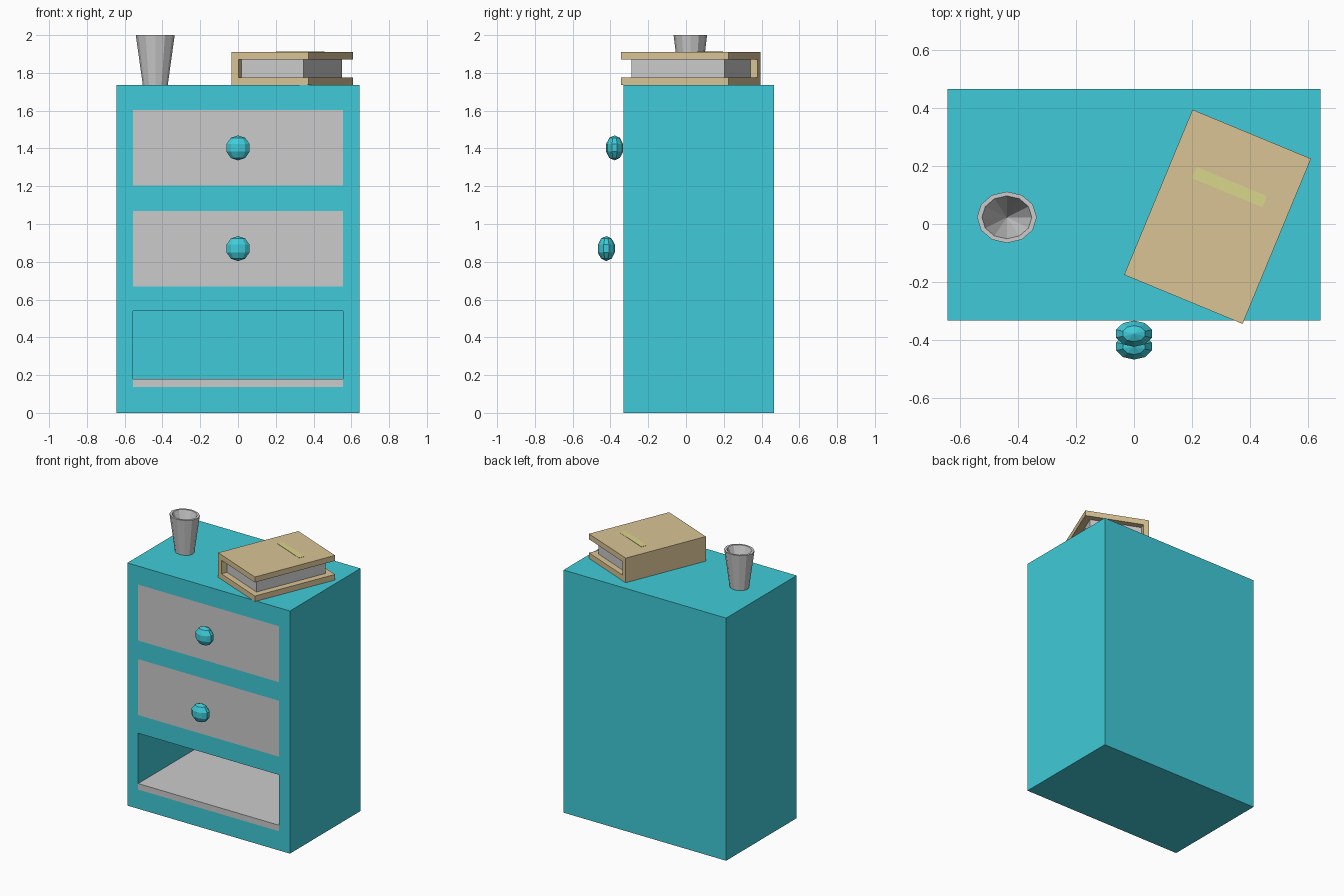
import bpy, bmesh, math
from mathutils import Matrix, Vector

if "Cube" in bpy.data.objects:
    bpy.data.objects.remove(bpy.data.objects["Cube"])


def material(name, rgb):
    m = bpy.data.materials.new(name)
    m.diffuse_color = (*rgb, 1)
    m.use_nodes = True
    m.node_tree.nodes["Principled BSDF"].inputs["Base Color"].default_value = m.diffuse_color
    return m


TEAL = material("teal paint", (0.05, 0.60, 0.69))
BROWN = material("brown cover", (0.70, 0.55, 0.30))
OLIVE = material("yellow label", (0.70, 0.67, 0.26))


def add_object(name, bm, mat=None):
    bmesh.ops.recalc_face_normals(bm, faces=bm.faces)
    me = bpy.data.meshes.new(name)
    bm.to_mesh(me)
    bm.free()
    ob = bpy.data.objects.new(name, me)
    bpy.context.collection.objects.link(ob)
    if mat:
        me.materials.append(mat)
    return ob


def box(name, x, y, z, mat=None):
    """Box from (min, max) ranges."""
    bm = bmesh.new()
    size = [r[1] - r[0] for r in (x, y, z)]
    mid = Vector([(r[0] + r[1]) / 2 for r in (x, y, z)])
    bmesh.ops.create_cube(bm, size=1, matrix=Matrix.Translation(mid) @ Matrix.Diagonal((*size, 1)))
    return add_object(name, bm, mat)


FRONT, BACK, TOP = -0.332, 0.465, 1.735
OPEN_X = (-0.557, 0.557)

# Cabinet body with three openings cut in the front
cabinet = box("cabinet", (-0.643, 0.643), (FRONT, BACK), (0, TOP), TEAL)
openings = [("upper", (1.203, 1.603), -0.30), ("middle", (0.67, 1.07), -0.30), ("lower", (0.137, 0.54), 0.38)]
for name, z, depth in openings:
    cutter = box(name + "_opening_cutter", OPEN_X, (FRONT - 0.1, depth), z, TEAL)
    cutter.hide_render = True
    cutter.hide_set(True)
    mod = cabinet.modifiers.new(name + " opening", 'BOOLEAN')
    mod.operation = 'DIFFERENCE'
    mod.solver = 'EXACT'
    mod.object = cutter

# Flush drawer fronts and shelf of the open compartment
for name, z, depth in openings[:2]:
    box(name + "_drawer_front", OPEN_X, (FRONT, depth), z)
box("lower_shelf", OPEN_X, (FRONT, 0.38), (0.137, 0.18))

# Drawer knobs: flattened low-poly balls
for name, y, z in (("upper_knob", -0.378, 1.403), ("middle_knob", -0.422, 0.87)):
    bm = bmesh.new()
    bmesh.ops.create_uvsphere(bm, u_segments=10, v_segments=5, radius=1,
                              matrix=Matrix.Translation((0, y, z)) @ Matrix.Diagonal((0.068, 0.0475, 0.066, 1)))
    add_object(name, bm, TEAL)

# Book, turned on the cabinet top: C-shaped cover, page block and label
place = Matrix.Translation((0.288, 0.025, TOP)) @ Matrix.Rotation(math.radians(-22.5), 4, 'Z')
bm = bmesh.new()
profile = [(-0.221, 0), (0.221, 0), (0.221, 0.04), (-0.182, 0.04),
           (-0.182, 0.137), (0.221, 0.137), (0.221, 0.176), (-0.221, 0.176)]
face = bm.faces.new([bm.verts.new((x, -0.308, z)) for x, z in profile])
ext = bmesh.ops.extrude_face_region(bm, geom=[face])
bmesh.ops.translate(bm, vec=(0, 0.616, 0), verts=[v for v in ext["geom"] if isinstance(v, bmesh.types.BMVert)])
book = [add_object("book_cover", bm, BROWN),
        box("book_pages", (-0.182, 0.175), (-0.266, 0.266), (0.04, 0.137)),
        box("book_label", (-0.132, 0.130), (0.089, 0.131), (0.17, 0.178), OLIVE)]
for part in book:
    part.matrix_world = place

# Cup: slightly oval faceted wall with a conical hollow
bm = bmesh.new()
N = 12
rings = []
for r, z in ((0.066, TOP), (0.103, 2.0), (0.086, 2.0)):
    rings.append([bm.verts.new((-0.438 + r * math.cos(math.tau * i / N),
                                0.023 + 0.86 * r * math.sin(math.tau * i / N), z)) for i in range(N)])
for a, b in zip(rings, rings[1:]):
    for i in range(N):
        j = (i + 1) % N
        bm.faces.new((a[i], a[j], b[j], b[i]))
bm.faces.new(rings[0])
apex = bm.verts.new((-0.438, 0.023, 1.78))
for i in range(N):
    bm.faces.new((rings[2][i], rings[2][(i + 1) % N], apex))
add_object("cup", bm)
